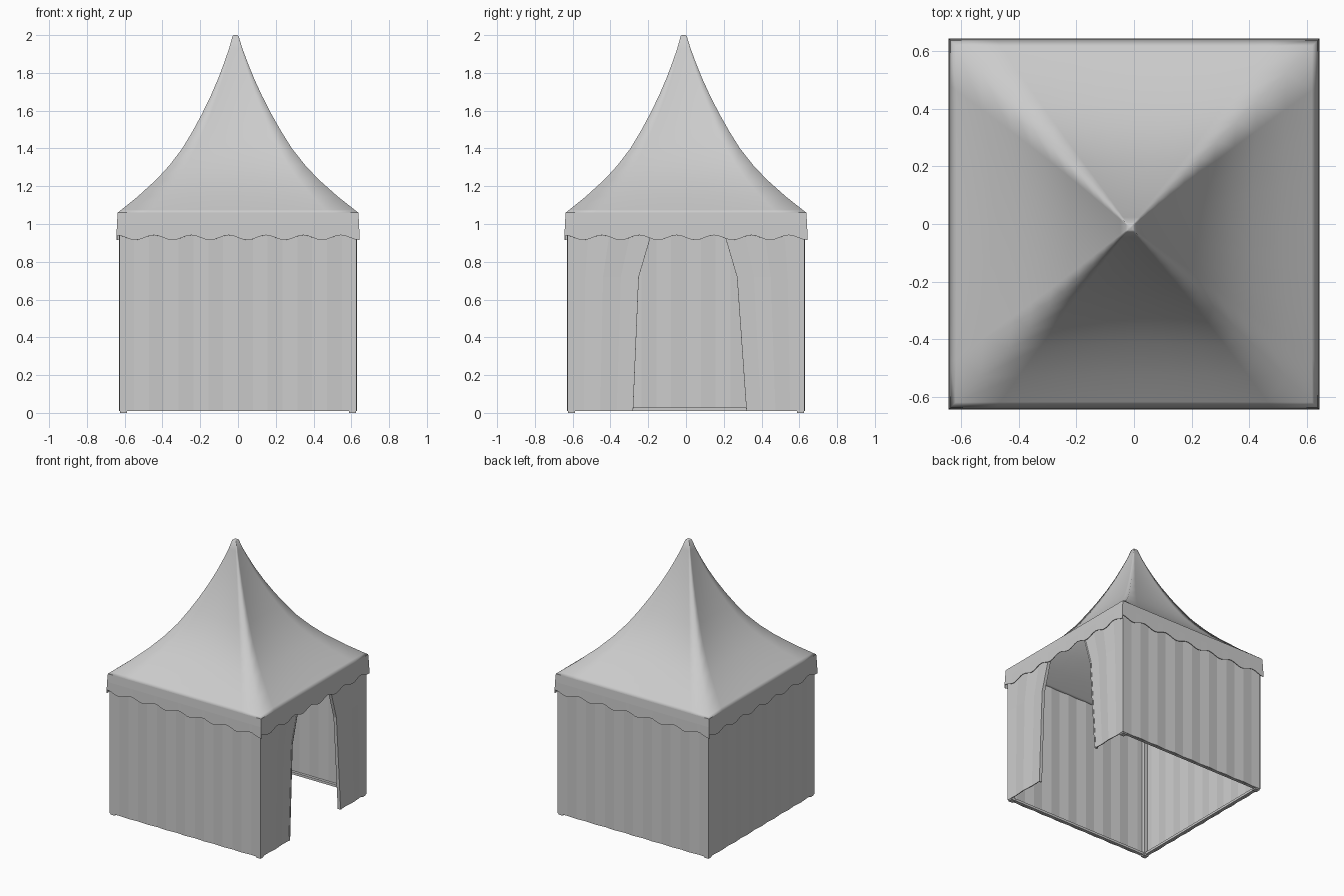
import bpy, bmesh
from math import sin, cos, pi
from mathutils import Matrix, Vector

if "Cube" in bpy.data.objects:
    bpy.data.objects.remove(bpy.data.objects["Cube"])

EAVE = 1.06
HALF = 0.628


def turn(k, p):
    return Matrix.Rotation(k * pi / 2, 3, 'Z') @ Vector(p)


def sheet(name, rows, thickness=0.0, smooth=False, closed=False, cap=False):
    """Cloth sheet from rows of points, running bottom to top."""
    bm = bmesh.new()
    grid = [[bm.verts.new(p) for p in row] for row in rows]
    n = len(grid[0])
    for a, b in zip(grid, grid[1:]):
        for i in range(n if closed else n - 1):
            j = (i + 1) % n
            bm.faces.new((a[i], a[j], b[j], b[i]))
    if cap:
        bm.faces.new(grid[-1])
    mesh = bpy.data.meshes.new(name)
    bm.to_mesh(mesh)
    bm.free()
    ob = bpy.data.objects.new(name, mesh)
    bpy.context.collection.objects.link(ob)
    if smooth:
        mesh.polygons.foreach_set('use_smooth', [True] * len(mesh.polygons))
    if thickness:
        mod = ob.modifiers.new('thickness', 'SOLIDIFY')
        mod.thickness = thickness
        mod.offset = -1
    return ob


def box(name, lo, hi):
    bm = bmesh.new()
    bmesh.ops.create_cube(bm, size=1)
    lo, hi = Vector(lo), Vector(hi)
    for v in bm.verts:
        v.co = (lo + hi) / 2 + Vector(a * b for a, b in zip(v.co, hi - lo))
    mesh = bpy.data.meshes.new(name)
    bm.to_mesh(mesh)
    bm.free()
    ob = bpy.data.objects.new(name, mesh)
    bpy.context.collection.objects.link(ob)
    return ob


# Closed walls, softly pleated
def pleat(i, last):
    return 0 if i in (0, last) else 0.003 * (-1) ** i


N = 16
for k, side in ((1, 'back'), (2, 'left'), (3, 'front')):
    rows = [[turn(k, (HALF + pleat(i, N), -HALF + 2 * HALF * i / N, z))
             for i in range(N + 1)] for z in (0.01, EAVE)]
    sheet(side + '_wall', rows, 0.006)

# Door wall: two panels and an edge trim around the tapered opening
door = [(0.01, -0.28, 0.32), (0.72, -0.25, 0.27), (0.94, -0.185, 0.205), (EAVE, -0.12, 0.14)]
M = 4
for s, name in ((0, 'door_panel_front'), (1, 'door_panel_back')):
    rows = []
    for z, a, b in door:
        y0, y1 = ((-HALF, a), (b, HALF))[s]
        rows.append([(HALF + pleat(i, M), y0 + (y1 - y0) * i / M, z) for i in range(M + 1)])
    sheet(name, rows, 0.006)
    w = (-0.012, 0.012)[s]
    edge = [(z, (a, b)[s]) for z, a, b in door]
    rows = [[(HALF + 0.002, y + min(w, 0), z), (HALF + 0.002, y + max(w, 0), z),
             (HALF - 0.022, y + max(w, 0), z), (HALF - 0.022, y + min(w, 0), z)] for z, y in edge]
    sheet(name + '_trim', rows, closed=True, cap=True)

# Scalloped valance around the eaves
V = 52
for k, side in enumerate(('right', 'back', 'left', 'front')):
    rows = []
    for z, d, amp in ((0.928, 0.643, 0.013), (1.0, 0.641, 0), (EAVE, 0.637, 0)):
        rows.append([turn(k, (d, -d + 2 * d * i / V, z + amp * cos(2 * pi * 6.5 * i / V)))
                     for i in range(V + 1)])
    sheet(side + '_valance', rows, 0.004)

# Swept roof, square in plan with slightly sagging cloth between the ridges
profile = [(0.637, 1.06), (0.618, 1.075), (0.53, 1.145), (0.43, 1.235), (0.36, 1.31),
           (0.29, 1.40), (0.235, 1.49), (0.185, 1.58), (0.135, 1.68), (0.095, 1.77),
           (0.06, 1.86), (0.035, 1.93), (0.016, 1.995), (0.009, 2.0)]
S = 8
rows = []
for r, z in profile:
    t = (z - EAVE) / (2.0 - EAVE)
    sag = 0.07 * sin(pi * t) * r
    row = []
    for k in range(4):
        for i in range(S):
            u = -1 + 2 * i / S
            p = turn(k, (r - sag * (1 - u * u), r * u, z))
            row.append(p + Vector((-0.013 * t, -0.012 * t, 0)))
    rows.append(row)
sheet('roof', rows, 0.004, smooth=True, closed=True, cap=True)

# Corner posts with feet, ground rails and eave rails
e = HALF - 0.008
for sx in (-1, 1):
    for sy in (-1, 1):
        c = [(sx * e, sy * e), (sx * (e - 0.028), sy * (e - 0.028))]
        lo = [min(a, b) for a, b in zip(*c)]
        hi = [max(a, b) for a, b in zip(*c)]
        box('corner_post', (*lo, 0.01), (*hi, 1.05))
        box('post_foot', (lo[0] - 0.004, lo[1] - 0.004, 0), (hi[0] + 0.004, hi[1] + 0.004, 0.012))
box('left_ground_rail', (-e, -e, 0.01), (-e + 0.02, e, 0.028))
box('front_ground_rail', (-e, -e, 0.01), (e, -e + 0.02, 0.028))
box('back_ground_rail', (-e, e - 0.02, 0.01), (e, e, 0.028))
